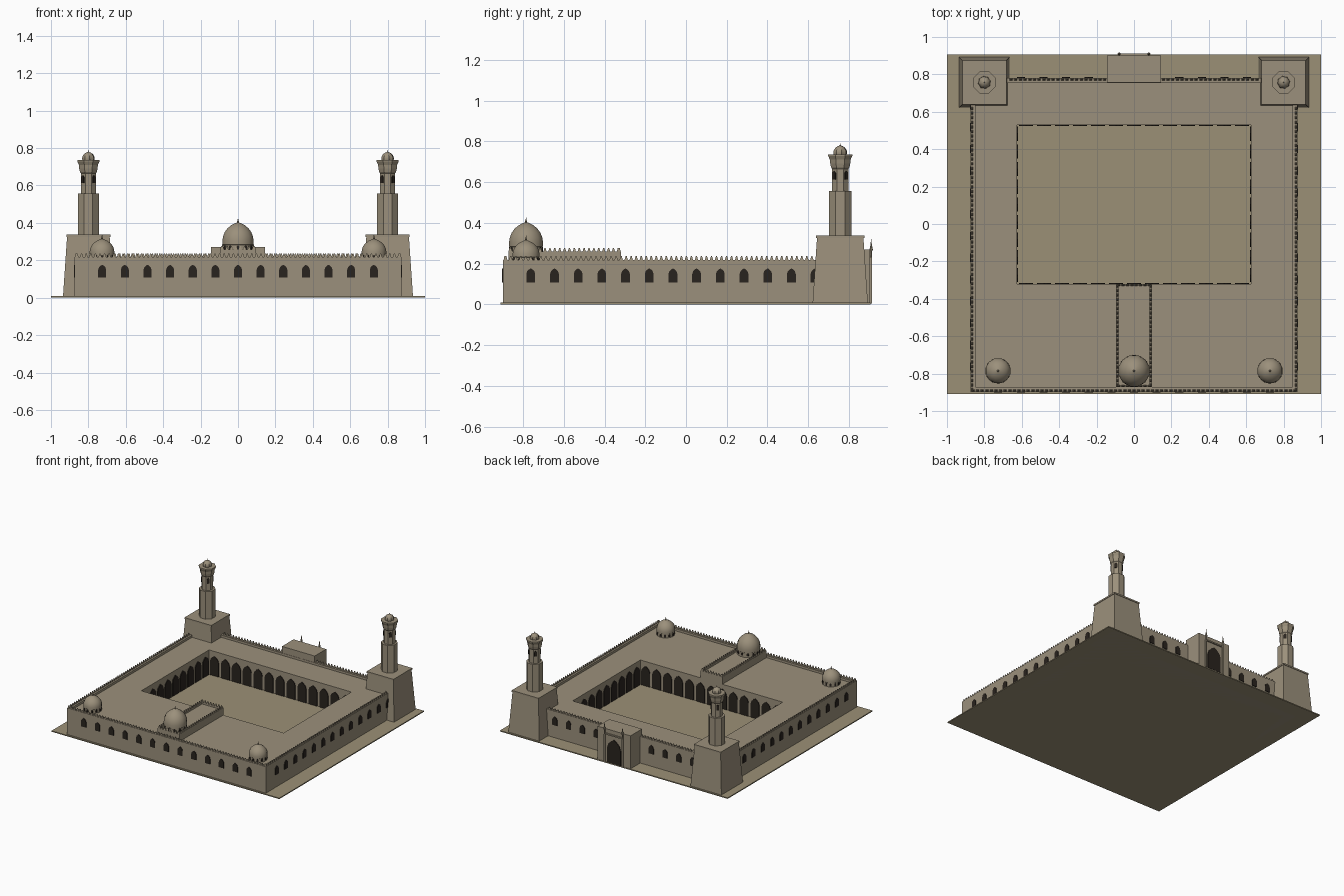
import bpy, bmesh
from math import pi, sin, cos, radians
from mathutils import Matrix, Vector

if "Cube" in bpy.data.objects:
    bpy.data.objects.remove(bpy.data.objects["Cube"])


def material(name, rgb):
    m = bpy.data.materials.new(name)
    m.diffuse_color = (*rgb, 1)
    m.use_nodes = True
    m.node_tree.nodes["Principled BSDF"].inputs["Base Color"].default_value = m.diffuse_color
    return m


STONE = material("stone", (0.33, 0.28, 0.20))
SAND = material("sand", (0.33, 0.28, 0.18))
DARK = material("dark_opening", (0.022, 0.017, 0.013))


def finish(name, bm, mat=STONE, smooth=False):
    bmesh.ops.recalc_face_normals(bm, faces=bm.faces)
    me = bpy.data.meshes.new(name)
    bm.to_mesh(me)
    bm.free()
    ob = bpy.data.objects.new(name, me)
    bpy.context.collection.objects.link(ob)
    me.materials.append(mat)
    if smooth:
        bpy.context.view_layer.objects.active = ob
        ob.select_set(True)
        bpy.ops.object.shade_smooth_by_angle(angle=radians(40))
        ob.select_set(False)
    return ob


def add_box(bm, x0, x1, y0, y1, z0, z1):
    m = Matrix.Translation(((x0 + x1) / 2, (y0 + y1) / 2, (z0 + z1) / 2))
    bmesh.ops.create_cube(bm, size=1, matrix=m @ Matrix.Diagonal((x1 - x0, y1 - y0, z1 - z0, 1)))


def box(name, *dims, mat=STONE):
    bm = bmesh.new()
    add_box(bm, *dims)
    return finish(name, bm, mat)


def ring(name, outer, inner, z0, z1):
    """Rectangular frame; rectangles are (x0, x1, y0, y1)."""
    bm = bmesh.new()
    loops = []
    for x0, x1, y0, y1 in (outer, inner):
        for z in (z0, z1):
            loops.append([bm.verts.new((x, y, z)) for x, y in ((x0, y0), (x1, y0), (x1, y1), (x0, y1))])
    ob, ot, ib, it = loops
    for a, b in ((ob, ot), (ot, it), (it, ib), (ib, ob)):
        for i in range(4):
            j = (i + 1) % 4
            bm.faces.new((a[i], a[j], b[j], b[i]))
    return finish(name, bm)


def lathe(name, profile, x, y, sides, smooth=True, rib=0.0, mat=STONE):
    """Turn (radius, z) points; rib pulls every second vertex inward."""
    bm = bmesh.new()
    rows = []
    for r, z in profile:
        row = []
        for i in range(sides):
            a = 2 * pi * (i + 0.5) / sides
            q = r * (1 - rib * (i % 2)) / cos(pi / sides)
            row.append(bm.verts.new((x + q * cos(a), y + q * sin(a), z)))
        rows.append(row)
    for a, b in zip(rows, rows[1:]):
        for i in range(sides):
            j = (i + 1) % sides
            bm.faces.new((a[i], a[j], b[j], b[i]))
    bm.faces.new(rows[0])
    bm.faces.new(rows[-1])
    return finish(name, bm, mat, smooth)


def add_arch(bm, x, y, z, ang, w, h, proud=0.005):
    """Pointed arch panel whose outward normal points along ang."""
    spring = h - 0.62 * w
    pts = [(-w / 2, 0), (w / 2, 0), (w / 2, spring), (0.4 * w, spring + 0.3 * w),
           (0.2 * w, spring + 0.5 * w), (0, h), (-0.2 * w, spring + 0.5 * w), (-0.4 * w, spring + 0.3 * w),
           (-w / 2, spring)]
    n, t = Vector((cos(ang), sin(ang), 0)), Vector((-sin(ang), cos(ang), 0))
    back, front = [[bm.verts.new(Vector((x, y, z)) + t * u + n * d + Vector((0, 0, v))) for u, v in pts]
                   for d in (-0.004, proud)]
    bm.faces.new(back)
    bm.faces.new(front)
    for i in range(len(pts)):
        j = (i + 1) % len(pts)
        bm.faces.new((back[i], back[j], front[j], front[i]))


def add_merlons(bm, x0, y0, x1, y1, z, h=0.018, step=0.0245, w=0.016):
    """Row of small stepped teeth along a wall line."""
    a, b = Vector((x0, y0, z)), Vector((x1, y1, z))
    n = max(1, round((b - a).length / step))
    ang = (b - a).to_2d().angle_signed(Vector((1, 0)))
    for i in range(n):
        p = a.lerp(b, (i + 0.5) / n)
        m = Matrix.Translation(p + Vector((0, 0, h / 2))) @ Matrix.Rotation(ang, 4, "Z") @ Matrix.Diagonal((1, 0.6, 1, 1))
        bmesh.ops.create_cone(bm, cap_ends=True, segments=4, radius1=w * 0.707, radius2=w * 0.25, depth=h,
                              matrix=m @ Matrix.Rotation(pi / 4, 4, "Z"))


# Ground plate and hollow rectangular building
X, YF, YB, ROOF, PAR = 0.873, -0.897, 0.78, 0.2, 0.218
CX, CF, CB = 0.625, -0.32, 0.53
box("ground_plate", -1, 1, -0.91, 0.905, 0, 0.008, mat=SAND)
ring("gallery_block", (-X, X, YF, YB), (-CX, CX, CF, CB), 0, ROOF)
T = 0.025
ring("parapet", (-X, X, YF, YB), (-X + T, X - T, YF + T, YB - T), ROOF, PAR)
bm = bmesh.new()
e = 0.007
add_merlons(bm, -X, YF + e, X, YF + e, PAR)
add_merlons(bm, -0.67, YB - e, -0.144, YB - e, PAR)
add_merlons(bm, 0.144, YB - e, 0.67, YB - e, PAR)
for s in (-1, 1):
    add_merlons(bm, s * (X - e), YF, s * (X - e), 0.63, PAR)
finish("parapet_merlons", bm)

# Outer windows
bm = bmesh.new()
for i in range(13):
    x = (i - 6) * 0.121
    add_arch(bm, x, YF, 0.108, -pi / 2, 0.043, 0.068)
    if 0.2 < abs(x) < 0.65:
        add_arch(bm, x, YB, 0.108, pi / 2, 0.043, 0.068)
    for s in (-1, 1):
        add_arch(bm, s * X, -0.762 + i * 0.1163, 0.108, 0 if s > 0 else pi, 0.043, 0.068)
finish("outer_windows", bm, DARK)

# Courtyard arcade
bm = bmesh.new()
for i in range(13):
    x = (i - 6) * 2 * CX / 13
    add_arch(bm, x, CF, 0.008, pi / 2, 0.076, 0.155)
    add_arch(bm, x, CB, 0.008, -pi / 2, 0.076, 0.155)
for i in range(9):
    y = CF + (i + 0.5) * (CB - CF) / 9
    add_arch(bm, -CX, y, 0.008, 0, 0.076, 0.155)
    add_arch(bm, CX, y, 0.008, pi, 0.076, 0.155)
finish("courtyard_arches", bm, DARK)

# Raised central aisle with its own parapet
N, NF = 0.095, -0.872
box("central_aisle", -N, N, NF, CF, ROOF - 0.01, 0.245)
ring("aisle_parapet", (-N, N, NF, CF), (-N + 0.012, N - 0.012, NF + 0.012, CF - 0.012), 0.245, 0.258)
bm = bmesh.new()
for s in (-1, 1):
    add_merlons(bm, s * (N - 0.006), NF, s * (N - 0.006), CF, 0.258)
for y in (NF + 0.006, CF - 0.006):
    add_merlons(bm, -N, y, N, y, 0.258)
finish("aisle_merlons", bm)


# Domes on drums
def dome(name, x, y, r, z0, z1, z2, sides=12):
    prof = [(r * 0.97, z0), (r * 0.97, z1)]
    for u, v in ((1, 0.02), (1.0, 0.2), (0.96, 0.38), (0.85, 0.57), (0.67, 0.74), (0.44, 0.87), (0.2, 0.96), (0.03, 1)):
        prof.append((r * u, z1 + (z2 - z1) * v))
    lathe(name, prof, x, y, sides)
    lathe(name + "_finial", [(0.003, z2 - 0.004), (0.006, z2 + 0.005), (0.002, z2 + 0.01), (0.001, z2 + 0.022)], x, y, 8)
    b = bmesh.new()
    for k in range(sides):
        a = 2 * pi * k / sides
        add_arch(b, x + r * 0.97 * cos(a), y + r * 0.97 * sin(a), z1 - 0.024, a, r * 0.2, 0.022, 0.003)
    finish(name + "_windows", b, DARK)


dome("central_dome", 0, -0.785, 0.083, 0.24, 0.282, 0.403)
for s, side in ((-1, "left"), (1, "right")):
    dome(side + "_corner_dome", s * 0.727, -0.785, 0.066, 0.19, 0.23, 0.315)

# Two towers: battered base, octagonal tiers, flared crown, ribbed cap
for s, side in ((-1, "left"), (1, "right")):
    x, y = s * 0.8, 0.757
    lathe(side + "_tower_base", [(0.136, 0), (0.114, 0.325)], x, y, 4, False)
    lathe(side + "_tower_base_cap", [(0.118, 0.325), (0.118, 0.337)], x, y, 4, False)
    lathe(side + "_tower_shaft", [(0.056, 0.33), (0.056, 0.556)], x, y, 8, False)
    lathe(side + "_tower_upper", [(0.040, 0.55), (0.040, 0.665), (0.045, 0.672), (0.049, 0.69),
                                  (0.051, 0.71), (0.059, 0.728), (0.059, 0.735)], x, y, 8, False)
    lathe(side + "_tower_cap", [(0.030, 0.73), (0.034, 0.743), (0.032, 0.755), (0.024, 0.768),
                                (0.012, 0.776), (0.002, 0.779)], x, y, 16, True, 0.12)
    lathe(side + "_tower_finial", [(0.003, 0.775), (0.001, 0.79)], x, y, 6)
    bm = bmesh.new()
    for k in range(4):
        a = pi / 4 + k * pi / 2
        add_arch(bm, x + 0.04 * cos(a), y + 0.04 * sin(a), 0.612, a, 0.02, 0.042)
    finish(side + "_tower_windows", bm, DARK)

# Rear gateway with arch, surround and slim posts
box("gateway", -0.144, 0.144, 0.757, 0.902, 0, 0.27)
bm = bmesh.new()
add_arch(bm, 0, 0.902, 0.008, pi / 2, 0.12, 0.19)
finish("gateway_arch", bm, DARK)
bm = bmesh.new()
add_box(bm, -0.083, 0.083, 0.9, 0.912, 0.228, 0.238)
for s in (-1, 1):
    add_box(bm, s * 0.079 - 0.005, s * 0.079 + 0.005, 0.9, 0.912, 0.005, 0.228)
finish("gateway_surround", bm)
for s, side in ((-1, "left"), (1, "right")):
    lathe(side + "_gateway_post", [(0.005, 0.23), (0.005, 0.262), (0.008, 0.268), (0.006, 0.28), (0.003, 0.295),
                                   (0.001, 0.32)], s * 0.079, 0.909, 8)
